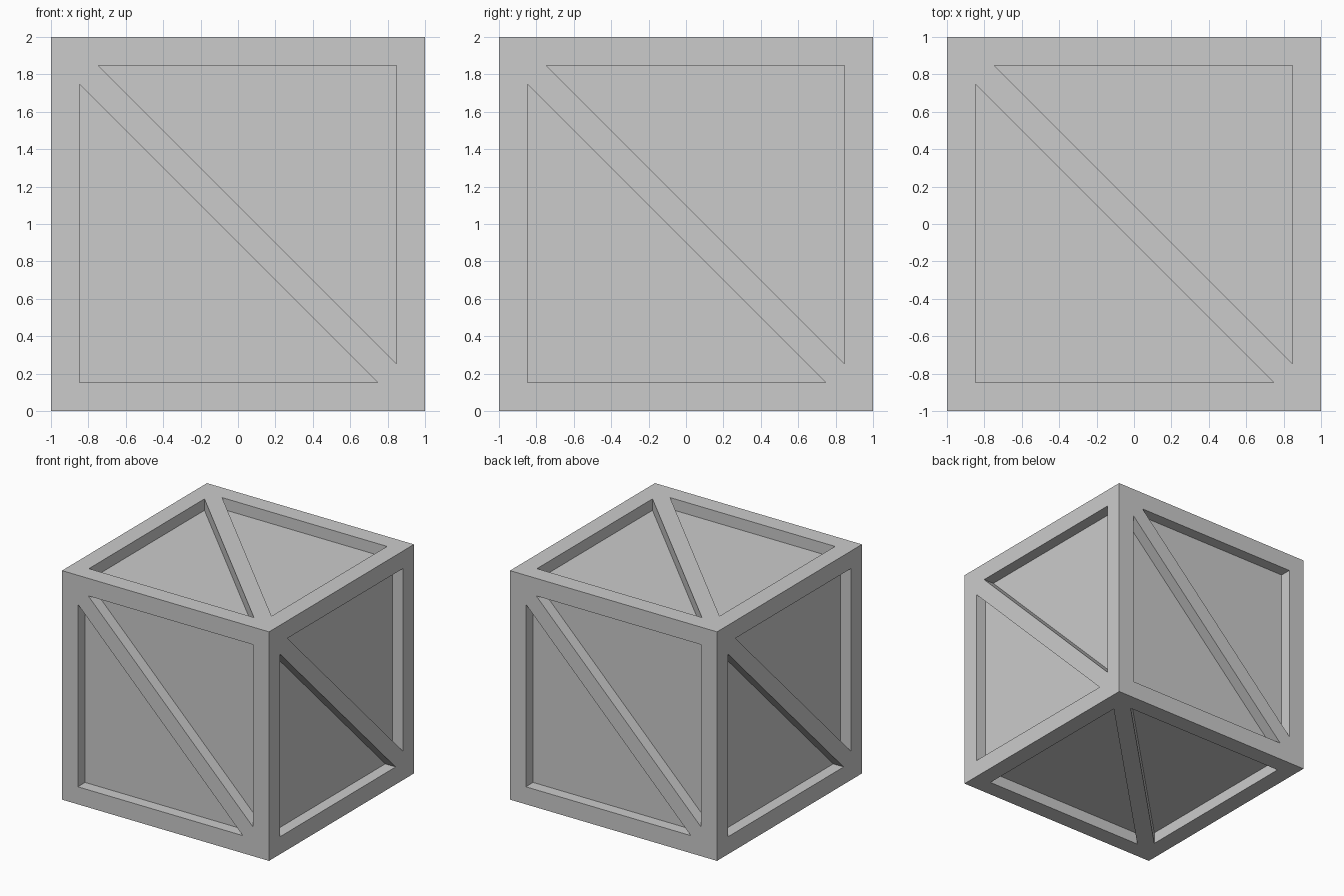
import bpy, bmesh
from mathutils import Vector

if "Cube" in bpy.data.objects:
    bpy.data.objects.remove(bpy.data.objects["Cube"])

BORDER = 0.847   # inner edge of the outer frame
TIP = BORDER - 0.1   # end of each triangle beside the diagonal brace
DEPTH = 0.1      # recess depth of the panels

bm = bmesh.new()


def braced_half(right, up, normal, s):
    """Half of a crate side: frame, half brace, recess walls and panel."""
    def ring(pts, height):
        return [bm.verts.new(right * (s * u) + up * (s * v) + normal * height
                             + Vector((0, 0, 1))) for u, v in pts]

    inner_pts = [(-BORDER, -BORDER), (TIP, -BORDER), (-BORDER, TIP)]
    outer = ring([(-1, -1), (1, -1), (-1, 1)], 1)
    rim = ring(inner_pts, 1)
    floor = ring(inner_pts, 1 - DEPTH)
    for a, b in ((outer, rim), (rim, floor)):
        for i in range(3):
            j = (i + 1) % 3
            bm.faces.new((a[i], a[j], b[j], b[i]))
    bm.faces.new(floor)


# Six sides, each with a brace from its upper left to its lower right
X, Y, Z = Vector((1, 0, 0)), Vector((0, 1, 0)), Vector((0, 0, 1))
for right, up in ((X, Z), (Y, Z), (-X, Z), (-Y, Z), (X, Y), (X, -Y)):
    for s in (1, -1):
        braced_half(right, up, right.cross(up), s)

bmesh.ops.remove_doubles(bm, verts=bm.verts, dist=1e-4)
bmesh.ops.recalc_face_normals(bm, faces=bm.faces)

# Crate object
mesh = bpy.data.meshes.new("crate")
bm.to_mesh(mesh)
bm.free()
bpy.context.collection.objects.link(bpy.data.objects.new("crate", mesh))
